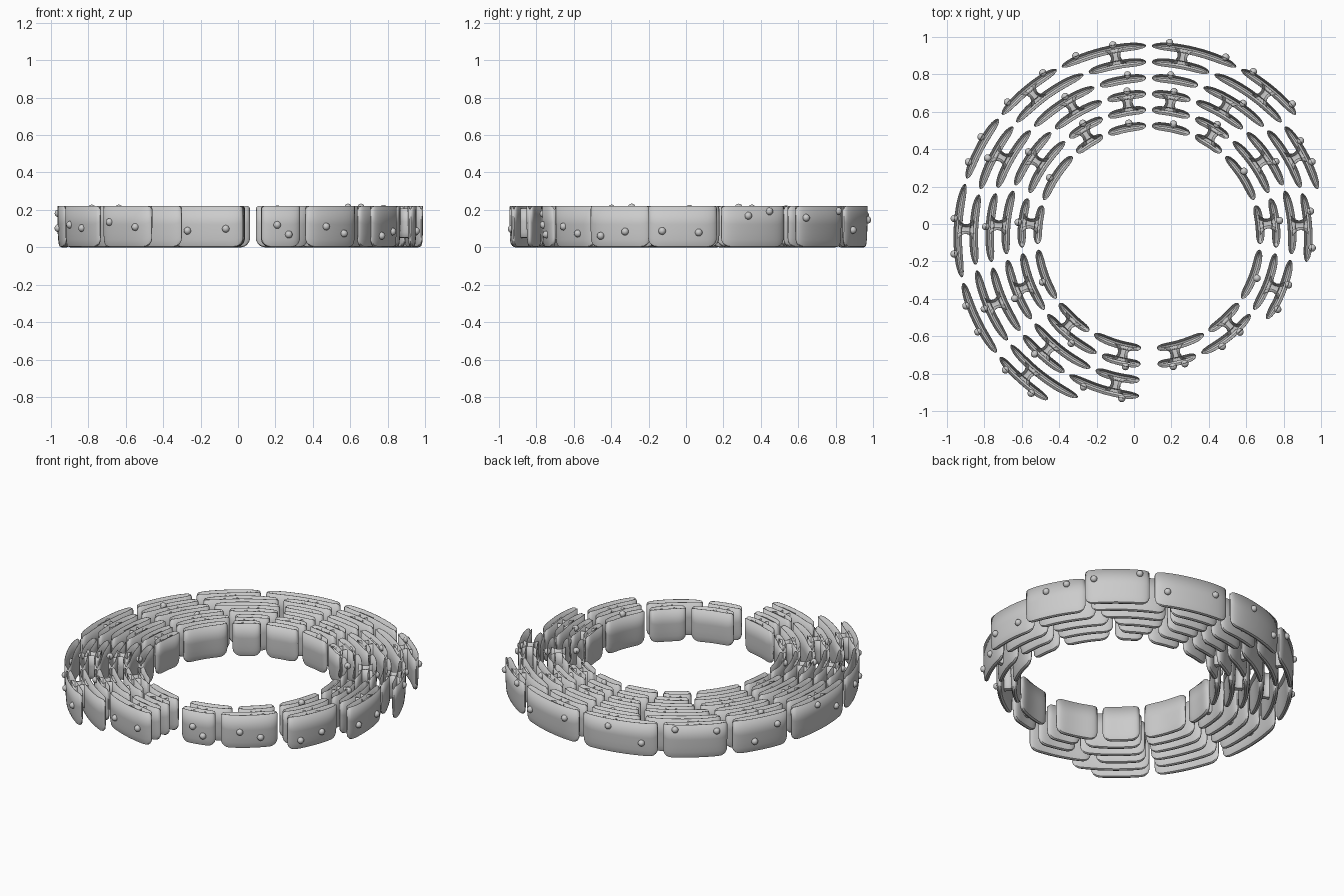
import bpy, bmesh, math, random
from mathutils import Vector, Matrix

random.seed(4)
cube = bpy.data.objects.get("Cube")
if cube:
    bpy.data.objects.remove(cube)

CENTRE = Vector((0.08, -0.07, 0))
TOP, HALF, GAP, RIVET = 0.22, 0.023, 0.016, 0.02

grey = bpy.data.materials.new("plain grey")
grey.use_nodes = True
colour = (0.6, 0.6, 0.6, 1)
grey.diffuse_color = colour
grey.node_tree.nodes["Principled BSDF"].inputs["Base Color"].default_value = colour

# Seam angles between columns, one value for each ring from inner to outer
SEAMS = [
    [90] * 6,
    [113, 110, 108, 109, 111, 118],
    [132, 130, 132, 137, 140, 141],
    [162, 161, 160, 163, 165, 163],
    [185, 186, 188, 190, 190, 193],
    [215, 216, 216, 217, 217, 218],
    [239, 247, 247, 239, 247, 239],
    [267.5] * 6,
]
# Rings joined in each column: one digit is a lone plate, two are a linked pair
LEFT = ["0 12 3 45", "01 23 45", "0 12 34 5", "01 23 45", "0 12 34 5", "01 23 45", "01 23"]
RIGHT = ["0 12 3 45", "01 23 45", "0 12 34", "01 23", "0 12", "01", "01"]


def ring_radius(k):
    return 0.595 + 0.0855 * k


def polar(r, a):
    return CENTRE + Vector((r * math.cos(a), r * math.sin(a), 0))


def trough(bm, stations):
    """Open-topped pocket lofted along (point, sideways, half width, bottom, top)."""
    loops = []
    for p, side, w, low, top in stations:
        loop = []
        for i in range(13):
            t = math.pi * i / 12
            c, s = math.cos(t), math.sin(t)
            x = math.copysign(abs(c) ** 0.5, c) if abs(c) > 1e-6 else 0
            z = top - (top - low) * s ** 0.6 if s > 1e-6 else top
            loop.append(bm.verts.new(p + side * (w * x) + Vector((0, 0, z))))
        loops.append(loop)
    for a, b in zip(loops, loops[1:]):
        for i in range(12):
            bm.faces.new((a[i], a[i + 1], b[i + 1], b[i]))
    bm.faces.new(loops[0])
    bm.faces.new(loops[-1])


def add_plate(bm, r, a0, a1):
    """Curved plate with rounded lower corners and tapered ends."""
    mid, half = (a0 + a1) / 2, (a1 - a0) / 2 - GAP / r
    stations = []
    for i in range(21):
        s = math.sin(math.pi / 2 * (i / 10 - 1))
        d = (1 - abs(s)) * half * r
        low = corner(d, 0.05)
        top = TOP - corner(d, 0.015)
        w = HALF * max(0.16, (1 - abs(s) ** 5) ** 0.5)
        a = mid + s * half
        out = Vector((math.cos(a), math.sin(a), 0))
        stations.append((polar(r, a), out, w, low, top))
    trough(bm, stations)


def corner(d, radius):
    return radius - math.sqrt(max(0, radius ** 2 - (radius - d) ** 2)) if d < radius else 0


def add_web(bm, r0, r1, a):
    """Flared bridge between two plates."""
    side = Vector((-math.sin(a), math.cos(a), 0))
    stations = []
    for i in range(9):
        u = i / 4 - 1
        r = (r0 + r1) / 2 + u * (r1 - r0) / 2
        stations.append((polar(r, a), side, 0.026 + 0.03 * u * u, 0.05, TOP - 0.012))
    trough(bm, stations)


def add_object(name, bm):
    mesh = bpy.data.meshes.new(name)
    bmesh.ops.recalc_face_normals(bm, faces=bm.faces)
    bm.to_mesh(mesh)
    bm.free()
    mesh.materials.append(grey)
    ob = bpy.data.objects.new(name, mesh)
    bpy.context.collection.objects.link(ob)
    made.append(ob)
    return ob


made = []
for side_name, columns in (("left", LEFT), ("right", RIGHT)):
    for c, column in enumerate(columns):
        groups = column.split()
        for g in groups:
            rings = [int(ch) for ch in g]
            spans = []
            bm = bmesh.new()
            # Plates of this link
            for k in rings:
                a0, a1 = SEAMS[c][k], SEAMS[c + 1][k]
                if side_name == "right":
                    a0, a1 = 180 - a1, 180 - a0
                a0, a1 = math.radians(a0), math.radians(a1)
                spans.append((a0, a1))
                add_plate(bm, ring_radius(k), a0, a1)
            # Bridge at the middle of the shared span
            if len(rings) == 2:
                lo, hi = max(s[0] for s in spans), min(s[1] for s in spans)
                add_web(bm, ring_radius(rings[0]), ring_radius(rings[1]), (lo + hi) / 2)
            link = add_object("link_plate_" + side_name, bm)
            shell = link.modifiers.new("wall", "SOLIDIFY")
            shell.thickness = 0.003
            shell.offset = -1
            # Round studs on the outward plate
            outer = g == groups[-1]
            bm = bmesh.new()
            a0, a1 = spans[-1]
            for f in ((0.28, 0.72) if outer else (0.5,)):
                a = a0 + (a1 - a0) * (f + random.uniform(-0.12, 0.12))
                p = polar(ring_radius(rings[-1]) + HALF, a)
                p.z = random.uniform(0.06, 0.2) if outer else random.uniform(0.17, 0.215)
                bmesh.ops.create_uvsphere(bm, u_segments=14, v_segments=8, radius=RIVET,
                                          matrix=Matrix.Translation(p))
            add_object("round_studs_" + side_name, bm)

# Smooth shading with crisp rims
bpy.ops.object.select_all(action="DESELECT")
for ob in made:
    ob.select_set(True)
bpy.context.view_layer.objects.active = made[0]
bpy.ops.object.shade_smooth_by_angle(angle=math.radians(40))
